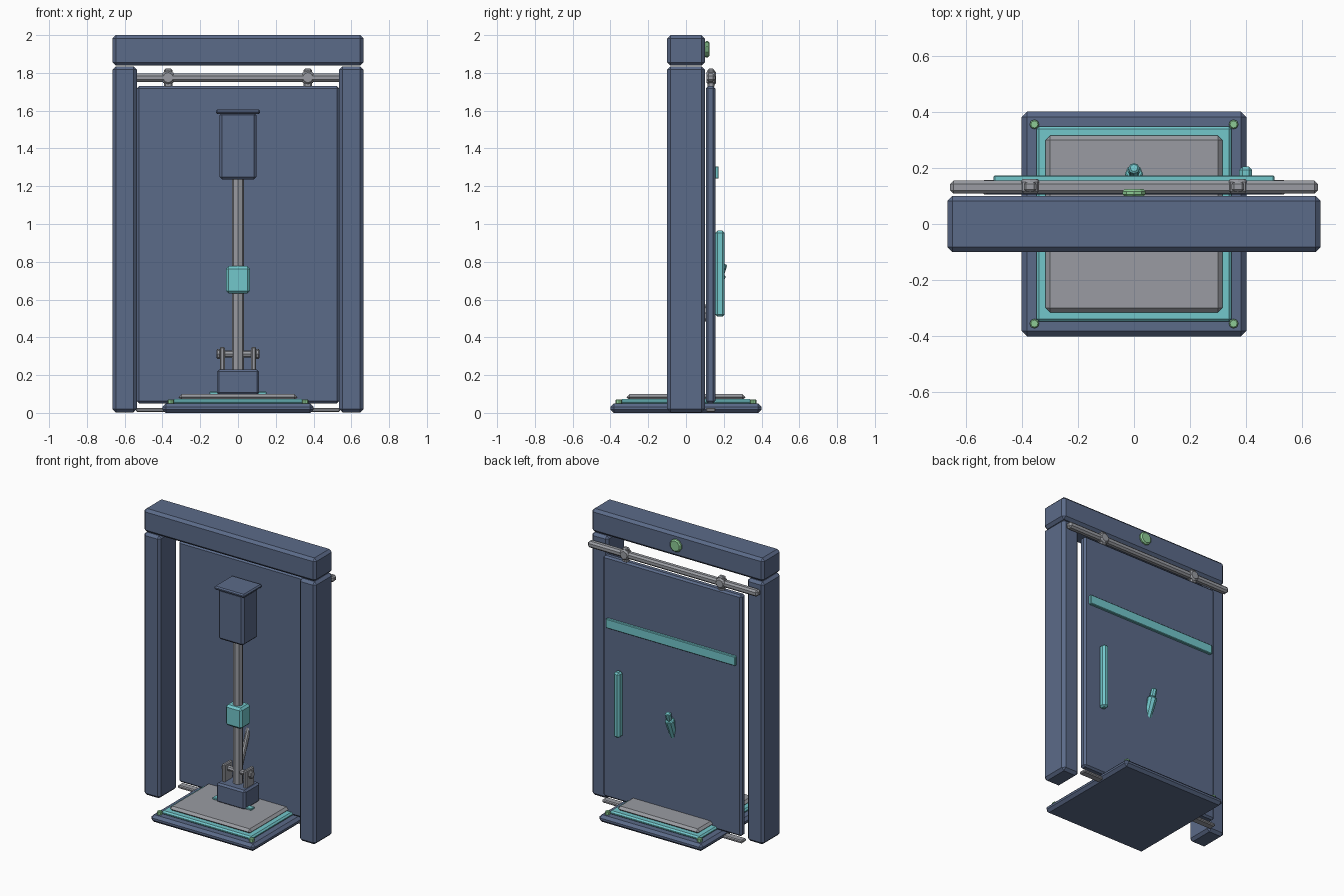
import bpy, bmesh, math
from mathutils import Vector

if "Cube" in bpy.data.objects:
    bpy.data.objects.remove(bpy.data.objects["Cube"])


def material(name, rgb):
    m = bpy.data.materials.new(name)
    m.diffuse_color = (*rgb, 1)
    m.use_nodes = True
    m.node_tree.nodes["Principled BSDF"].inputs["Base Color"].default_value = m.diffuse_color
    return m


BLUE = material("slate_blue", (0.105, 0.145, 0.25))
TEAL = material("teal", (0.17, 0.57, 0.60))
GREY = material("steel_grey", (0.32, 0.33, 0.36))
GREEN = material("soft_green", (0.27, 0.60, 0.30))


def finish(name, bm, mat, bevel):
    if bevel:
        bmesh.ops.bevel(bm, geom=[e for e in bm.edges if e.calc_face_angle(0) > 1],
                        offset=bevel, segments=1, affect='EDGES', clamp_overlap=True)
    me = bpy.data.meshes.new(name)
    bm.to_mesh(me)
    bm.free()
    me.materials.append(mat)
    ob = bpy.data.objects.new(name, me)
    bpy.context.collection.objects.link(ob)
    return ob


def box(name, x, y, z, mat, bevel=0.01):
    """Chamfered box from (low, high) ranges."""
    bm = bmesh.new()
    bmesh.ops.create_cube(bm, size=1)
    for v in bm.verts:
        for i, (lo, hi) in enumerate((x, y, z)):
            v.co[i] = lo if v.co[i] < 0 else hi
    return finish(name, bm, mat, bevel)


def rod(name, a, b, r, mat, sides=8, bevel=0.0, r2=None):
    """Faceted cylinder or cone between two points."""
    a, b = Vector(a), Vector(b)
    bm = bmesh.new()
    bmesh.ops.create_cone(bm, cap_ends=True, segments=sides, radius1=r,
                          radius2=r if r2 is None else r2, depth=(b - a).length)
    bmesh.ops.rotate(bm, verts=bm.verts, cent=(0, 0, 0),
                     matrix=Vector((0, 0, 1)).rotation_difference(b - a).to_matrix())
    bmesh.ops.translate(bm, verts=bm.verts, vec=(a + b) / 2)
    return finish(name, bm, mat, bevel)


# Door frame
for s, side in ((-1, "left"), (1, "right")):
    box(f"{side}_post", sorted((s * 0.535, s * 0.665)), (-0.1, 0.1), (0.003, 1.835), BLUE, 0.018)
box("header_beam", (-0.665, 0.665), (-0.1, 0.1), (1.838, 2.0), BLUE, 0.018)
rod("header_button", (0, 0.098, 1.925), (0, 0.124, 1.925), 0.044, GREEN, 10, 0.008)

# Sliding door with its rails and rollers
box("door_panel", (-0.535, 0.535), (0.105, 0.155), (0.05, 1.73), BLUE, 0.012)
box("top_rail", (-0.655, 0.655), (0.108, 0.155), (1.752, 1.796), GREY, 0.012)
box("floor_rail", (-0.54, 0.54), (0.105, 0.157), (0.005, 0.026), GREY, 0.006)
for x in (-0.37, 0.37):
    rod("rail_roller", (x, 0.108, 1.775), (x, 0.16, 1.775), 0.038, GREY, 8, 0.01)
    box("roller_hanger", (x - 0.022, x + 0.022), (0.115, 0.15), (1.72, 1.822), GREY, 0.008)
box("door_stripe", (-0.5, 0.5), (0.15, 0.173), (1.24, 1.305), TEAL, 0.004)
box("door_handle", (0.375, 0.421), (0.155, 0.205), (0.51, 0.965), TEAL, 0.012)

# Stepped floor base
box("base_plate", (-0.4, 0.4), (-0.4, 0.4), (0, 0.05), BLUE, 0.018)
box("base_trim", (-0.348, 0.348), (-0.348, 0.348), (0.046, 0.073), TEAL, 0.01)
box("base_tread", (-0.315, 0.315), (-0.315, 0.315), (0.068, 0.1), GREY, 0.018)
for x in (-0.355, 0.355):
    for y in (-0.355, 0.355):
        rod("base_bolt", (x, y, 0.045), (x, y, 0.072), 0.017, GREEN, 8, 0.004)

# Centre pedestal and column
box("pedestal_foot", (-0.15, 0.15), (-0.07, -0.03), (0.098, 0.112), TEAL, 0.003)
box("pedestal", (-0.112, 0.112), (-0.085, 0.085), (0.095, 0.23), BLUE, 0.012)
rod("column", (0, 0, 0.22), (0, 0, 1.25), 0.033, GREY, 8)
box("column_collar", (-0.063, 0.063), (-0.055, 0.055), (0.632, 0.777), TEAL, 0.014)
box("column_head", (-0.098, 0.098), (-0.085, 0.085), (1.235, 1.59), BLUE, 0.014)
box("head_cap", (-0.117, 0.117), (-0.1, 0.1), (1.582, 1.606), BLUE, 0.008)

# Pivot bracket
for s in (-1, 1):
    box("pivot_cheek", sorted((s * 0.07, s * 0.095)), (-0.045, 0.045), (0.225, 0.35), GREY, 0.006)
    rod("pin_head", (s * 0.095, 0, 0.312), (s * 0.113, 0, 0.312), 0.026, GREY, 8, 0.004)
rod("pivot_pin", (-0.1, 0, 0.312), (0.1, 0, 0.312), 0.018, GREY, 8)

# Tilted lever with its grip passing through the door
rod("lever_arm", (0, 0.02, 0.312), (0, 0.15, 0.65), 0.016, GREY, 8)
rod("lever_grip", (0, 0.132, 0.6), (0, 0.182, 0.735), 0.024, TEAL, 8, 0.005, 0.032)
rod("lever_knob", (0, 0.182, 0.735), (0, 0.2, 0.79), 0.02, TEAL, 8, 0.006)
